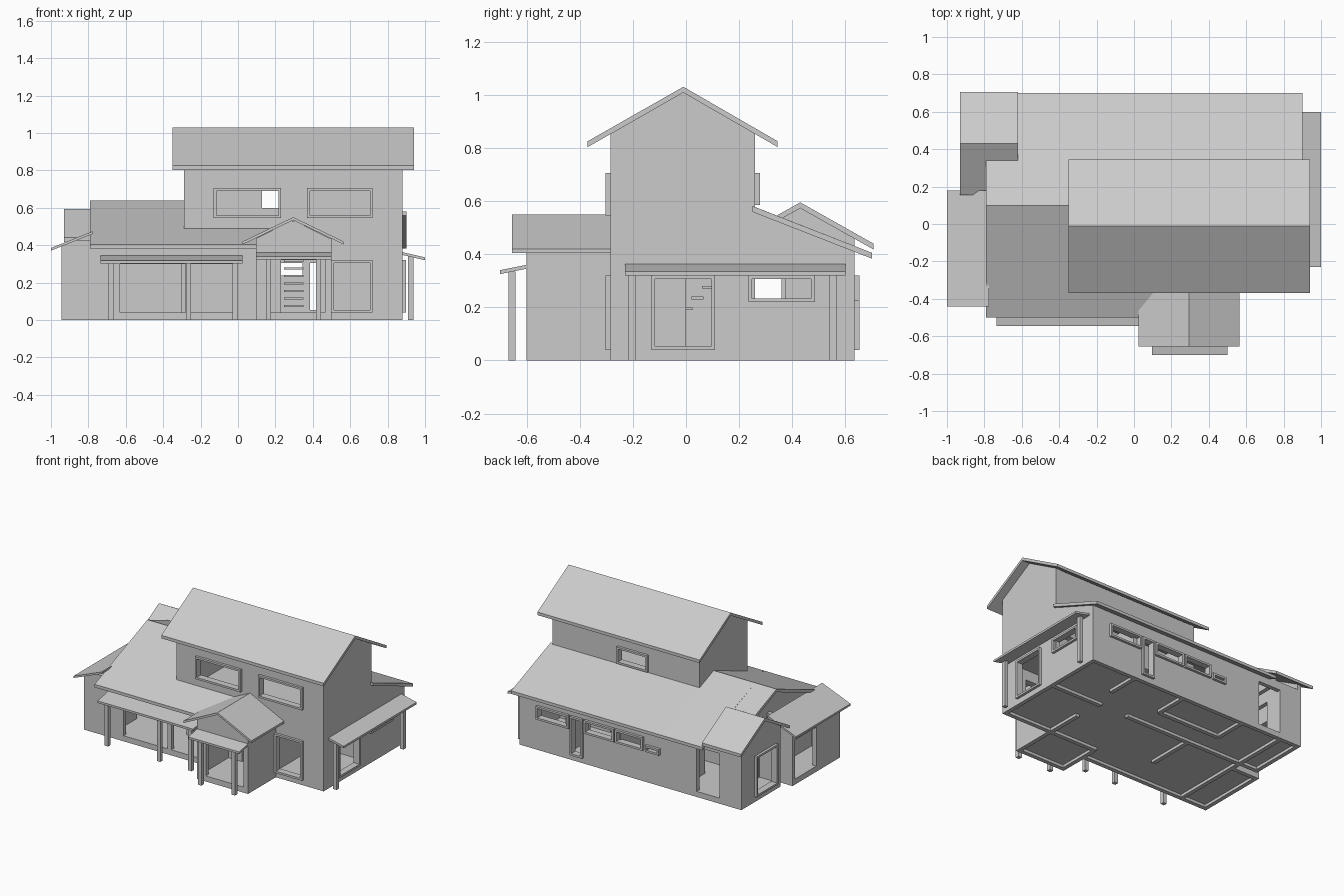
import bpy, bmesh
from mathutils import Vector

cube = bpy.data.objects.get("Cube")
if cube:
    bpy.data.objects.remove(cube)

grey = bpy.data.materials.new("plain_grey")
grey.use_nodes = True
COLOUR = (0.6, 0.6, 0.6, 1)
grey.diffuse_color = COLOUR
grey.node_tree.nodes["Principled BSDF"].inputs["Base Color"].default_value = COLOUR
T = 0.03        # wall thickness
SILL = 0.04     # floor level


def finish(name, bm):
    bmesh.ops.recalc_face_normals(bm, faces=bm.faces)
    mesh = bpy.data.meshes.new(name)
    bm.to_mesh(mesh)
    bm.free()
    mesh.materials.append(grey)
    obj = bpy.data.objects.new(name, mesh)
    bpy.context.collection.objects.link(obj)
    return obj


def add_box(bm, lo, hi):
    verts = bmesh.ops.create_cube(bm, size=1)["verts"]
    lo, hi = Vector(lo), Vector(hi)
    for v in verts:
        v.co = (lo + hi) / 2 + v.co * (hi - lo)


def box(name, lo, hi):
    bm = bmesh.new()
    add_box(bm, lo, hi)
    return finish(name, bm)


def place(axis, u, at, z):
    return (u, at, z) if axis == "x" else (at, u, z)


def wall(name, axis, at, lo, hi, top, openings=(), bottom=0, clips=()):
    """Panel running along an axis, with rectangular openings and a sloped top."""
    us = sorted({lo, hi, *(v for o in openings for v in o[:2])})
    zs = sorted({bottom, top, *(v for o in openings for v in o[2:])})
    bm = bmesh.new()
    for u0, u1 in zip(us, us[1:]):
        for z0, z1 in zip(zs, zs[1:]):
            cu, cz = (u0 + u1) / 2, (z0 + z1) / 2
            if any(a < cu < b and c < cz < d for a, b, c, d in openings):
                continue
            bm.faces.new([bm.verts.new(place(axis, u, at, z))
                          for u, z in ((u0, z0), (u1, z0), (u1, z1), (u0, z1))])
    bmesh.ops.remove_doubles(bm, verts=bm.verts, dist=0.0001)
    for u, z, slope in clips:
        bmesh.ops.bisect_plane(bm, geom=bm.verts[:] + bm.edges[:] + bm.faces[:],
                               plane_co=place(axis, u, at, z),
                               plane_no=place(axis, -slope, 0, 1), clear_outer=True)
    obj = finish(name, bm)
    solid = obj.modifiers.new("thickness", "SOLIDIFY")
    solid.thickness, solid.offset = T, 0
    return obj


def roof(name, axis, lo, hi, line, thick=0.022):
    """Roof sheet: a top line in cross-section, swept along an axis."""
    ring = line + [(u, z - thick) for u, z in reversed(line)]
    cross = "y" if axis == "x" else "x"
    bm = bmesh.new()
    ends = [[bm.verts.new(place(cross, u, e, z)) for u, z in ring] for e in (lo, hi)]
    n = len(ring)
    for i in range(n):
        j = (i + 1) % n
        bm.faces.new((ends[0][i], ends[0][j], ends[1][j], ends[1][i]))
    for end in ends:
        for i in range(len(line) - 1):
            bm.faces.new((end[i], end[i + 1], end[n - 2 - i], end[n - 1 - i]))
    return finish(name, bm)


def frame(name, axis, at, opening, side):
    """Window or door surround standing slightly proud of the wall."""
    u0, u1, z0, z1 = opening
    w = 0.014
    d0, d1 = sorted((at - side * T, at + side * 0.018))
    bm = bmesh.new()
    for a, b, c, d in ((u0, u1, z0, z0 + w), (u0, u1, z1 - w, z1),
                       (u0, u0 + w, z0 + w, z1 - w), (u1 - w, u1, z0 + w, z1 - w)):
        add_box(bm, place(axis, a, d0, c), place(axis, b, d1, d))
    return finish(name, bm)


# Upper storey walls
H = T / 2
gable = [(-0.01, 1.015, 0.57), (-0.01, 1.015, -0.57)]
front_windows = [(-0.13, 0.23, 0.545, 0.705), (0.37, 0.72, 0.545, 0.705)]
rear_window = (0.115, 0.36, 0.585, 0.705)
wall("upper_front_wall", "x", -0.285 + H, -0.29, 0.88, 0.85, front_windows, 0.38)
wall("upper_back_wall", "x", 0.26 - H, -0.29, 0.88, 0.85, [rear_window], 0.38)
wall("upper_left_wall", "y", -0.29 + H, -0.285, 0.26, 1.02, (), 0.38, gable)
for opening in front_windows:
    frame("upper_front_window_frame", "x", -0.285, opening, -1)
frame("upper_back_window_frame", "x", 0.26, rear_window, 1)

# Full height gable wall and its lower extension
side_door = (-0.13, 0.11, SILL, 0.32)
side_window = (0.235, 0.485, 0.22, 0.32)
back_slope = [(0.1, 0.625, -0.4)]
wall("main_gable_wall", "y", 0.88 - H, -0.285, 0.26, 1.02, [side_door], 0, gable)
wall("rear_gable_wall", "y", 0.88 - H, 0.235, 0.635, 0.6, [side_window], 0, back_slope)
frame("side_door_frame", "y", 0.88, side_door, 1)
frame("side_window_frame", "y", 0.88, side_window, 1)

# Lower front wall of the tall block
corner_window = (0.5, 0.72, SILL, 0.32)
wall("lower_front_wall", "x", -0.285 + H, 0.1, 0.88, 0.38,
     [(0.23, 0.42, SILL, 0.32), corner_window])
frame("corner_window_frame", "x", -0.285, corner_window, -1)

# Long rear wall with windows and doors
rear_windows = [(0.48, 0.74, 0.225, 0.32), (0.12, 0.36, 0.225, 0.32),
                (-0.11, 0.11, 0.225, 0.32), (-0.24, -0.13, 0.225, 0.27)]
rear_doors = [(0.37, 0.47, SILL, 0.32), (-0.74, -0.53, SILL, 0.36)]
wall("rear_wall", "x", 0.635 - H, -0.885, 0.88, 0.42, rear_windows + rear_doors)
for opening in rear_windows + rear_doors[:1]:
    frame("rear_frame", "x", 0.635, opening, 1)

# Low wing
wing_openings = [(-0.63, -0.28, SILL, 0.3), (-0.25, -0.02, SILL, 0.3)]
wall("wing_front_wall", "x", -0.4 + H, -0.945, 0.1, 0.425, wing_openings,
     0, [(-1.0, 0.37, 0.42)])
wall("wing_gable_wall", "y", -0.74 + H, -0.4, 0.635, 0.63,
     [side_door, (0.235, 0.5, SILL, 0.33)], 0, [(0.1, 0.625, 0.4)] + back_slope)

# Lean-to room
wall("lean_to_side_wall", "y", -0.945 + H, -0.4, 0.14, 0.385, [side_door])
wall("lean_to_back_wall", "x", 0.14 - H, -0.945, -0.74, 0.47, (), 0, [(-1.0, 0.37, 0.42)])

# Small rear cross gable
cross_clip = [(0.43, 0.58, 0.57), (0.43, 0.58, -0.57)]
cross_window = (0.24, 0.485, SILL, 0.33)
wall("cross_gable_wall", "y", -0.885 + H, 0.22, 0.635, 0.59, [cross_window], 0, cross_clip)
wall("cross_gable_front_wall", "x", 0.22 + H - T, -0.885, -0.74, 0.45)
wall("cross_inner_gable", "y", -0.66, 0.36, 0.635, 0.59, (), 0.38, cross_clip)
frame("cross_window_frame", "y", -0.885, cross_window, -1)

# Entrance porch
for x in (0.095 + H, 0.5 - H):
    wall("porch_side_wall", "y", x, -0.6, -0.285, 0.435)
wall("porch_front_wall", "x", -0.6 + H, 0.095, 0.5, 0.53, [(0.165, 0.465, SILL, 0.325)],
     0, [(0.295, 0.535, 0.5), (0.295, 0.535, -0.5)])

# Roofs
roof("main_roof", "x", -0.35, 0.94, [(-0.37, 0.825), (-0.01, 1.03), (0.345, 0.825)])
roof("wing_roof_end", "x", -0.79, -0.62, [(-0.5, 0.405), (0.1, 0.64), (0.34, 0.544)])
roof("wing_roof", "x", -0.62, -0.29, [(-0.5, 0.405), (0.1, 0.64), (0.7, 0.405)])
roof("wing_front_roof", "x", -0.29, 0.29, [(-0.5, 0.405), (-0.285, 0.49)])
roof("rear_roof", "x", -0.29, 0.9, [(0.25, 0.581), (0.7, 0.405)])
roof("cross_gable_roof", "x", -0.93, -0.62, [(0.155, 0.44), (0.43, 0.595), (0.705, 0.44)])
roof("porch_roof", "y", -0.655, -0.285, [(0.025, 0.42), (0.295, 0.55), (0.565, 0.42)], 0.016)
roof("lean_to_roof", "y", -0.44, 0.18, [(-1.0, 0.385), (-0.775, 0.475)], 0.014)

# Canopies
roof("wing_canopy", "x", -0.735, 0.025, [(-0.545, 0.318), (-0.4, 0.345)], 0.015)
roof("porch_canopy", "x", 0.095, 0.5, [(-0.7, 0.34), (-0.59, 0.362)], 0.015)
roof("side_canopy", "y", -0.23, 0.6, [(0.87, 0.365), (1.0, 0.335)], 0.015)

# Canopy posts
posts = [(x, -0.51, 0.31) for x in (-0.68, -0.265, -0.015)]
posts += [(x, -0.655, 0.335) for x in (0.163, 0.43)]
posts += [(0.923, y, 0.34) for y in (-0.205, 0.555)]
for x, y, top in posts:
    box("canopy_post", (x - 0.014, y - 0.014, 0), (x + 0.014, y + 0.014, top))

# Floors
box("main_floor", (-0.73, -0.275, 0.02), (0.87, 0.625, SILL))
box("wing_floor", (-0.935, -0.39, 0.02), (0.1, -0.275, SILL))
box("lean_to_floor", (-0.935, -0.275, 0.02), (-0.73, 0.13, SILL))
box("cross_floor", (-0.875, 0.22, 0.02), (-0.73, 0.625, SILL))
box("porch_floor", (0.1, -0.595, 0.02), (0.495, -0.275, SILL))
box("upper_floor", (-0.285, -0.28, 0.38), (0.875, 0.255, 0.4))

# Inner partitions
for lo, hi in ((-0.74, 0.23), (0.45, 0.87)):
    wall("inner_cross_wall", "x", 0.2, lo, hi, 0.38)
wall("inner_rear_wall", "x", 0.375, -0.4, 0.1, 0.4)
for x in (-0.4, 0.1, 0.51):
    wall("inner_rear_divider", "y", x, 0.375, 0.62, 0.4)
wall("inner_wing_divider", "y", -0.29, -0.15, 0.2, 0.38)
wall("inner_hall_divider", "y", 0.48, -0.28, 0.0, 0.38)

# Staircase
for i in range(8):
    y = -0.14 + i * 0.04
    box("stair_tread", (0.245, y, 0.07 + i * 0.04), (0.35, y + 0.045, 0.08 + i * 0.04))
